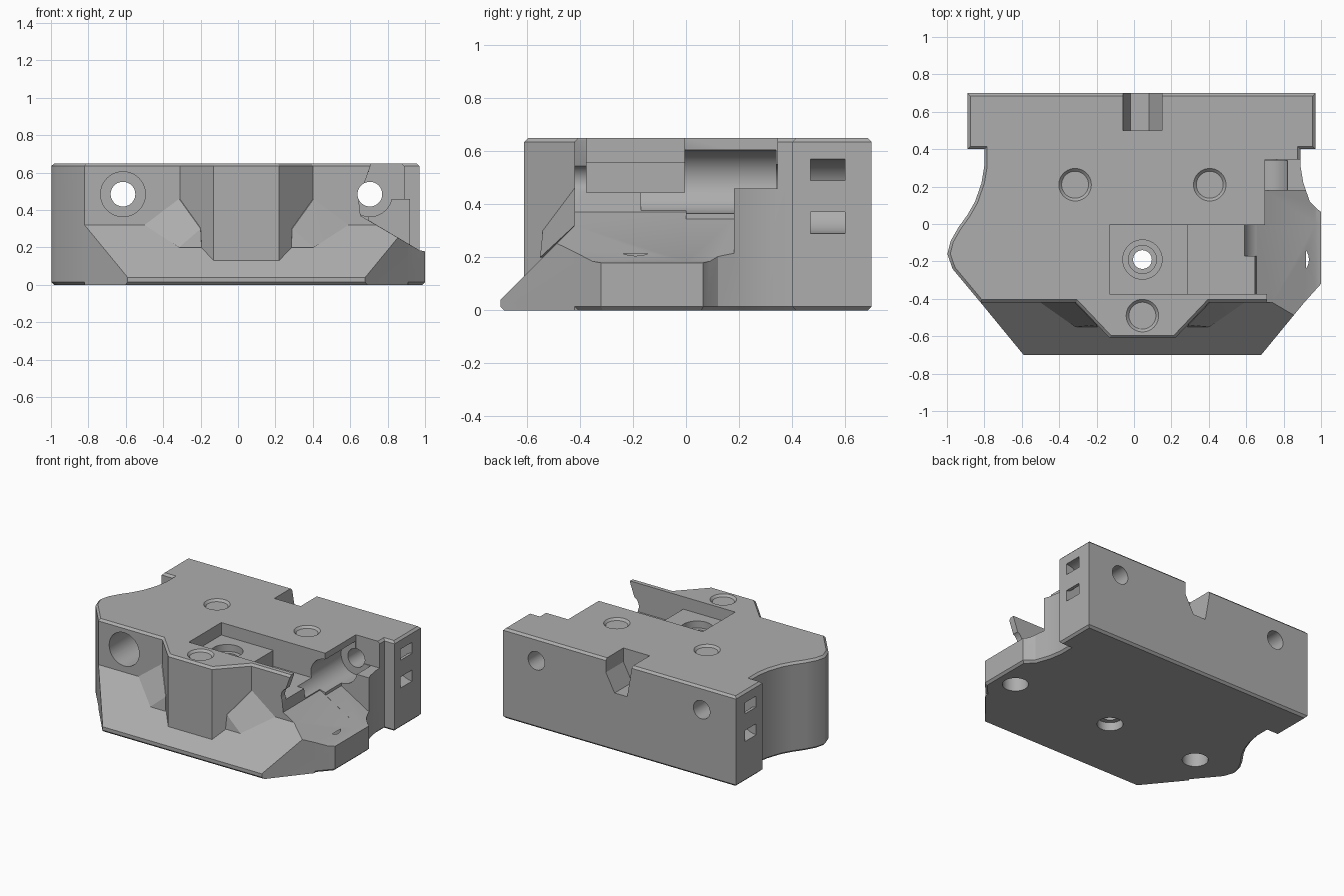
import bpy, bmesh, math
from mathutils import Vector

default = bpy.data.objects.get("Cube")
if default:
    bpy.data.objects.remove(default, do_unlink=True)

grey = bpy.data.materials.new("plain grey")
grey.use_nodes = True
grey.diffuse_color = (0.42, 0.42, 0.42, 1)
grey.node_tree.nodes["Principled BSDF"].inputs["Base Color"].default_value = (0.42, 0.42, 0.42, 1)

MID = 0.045    # centre line of the body
TOP = 0.65
CH = 0.015     # edge chamfer


def finish(name, bm):
    bmesh.ops.recalc_face_normals(bm, faces=bm.faces)
    mesh = bpy.data.meshes.new(name)
    bm.to_mesh(mesh)
    bm.free()
    mesh.materials.append(grey)
    ob = bpy.data.objects.new(name, mesh)
    bpy.context.collection.objects.link(ob)
    return ob


def prism(name, points, lo, hi, axis="z", chamfer=0):
    """Extrude a 2D profile along z (xy points), y (xz points) or x (yz points)."""
    place = {"z": lambda a, b: (a, b, lo), "y": lambda a, b: (a, lo, b), "x": lambda a, b: (lo, a, b)}[axis]
    bm = bmesh.new()
    base = bm.faces.new([bm.verts.new(place(a, b)) for a, b in points])
    new = bmesh.ops.extrude_face_region(bm, geom=[base])["geom"]
    move = Vector((axis == "x", axis == "y", axis == "z")) * (hi - lo)
    bmesh.ops.translate(bm, verts=[v for v in new if isinstance(v, bmesh.types.BMVert)], vec=move)
    if chamfer:
        rims = [e for e in bm.edges if abs(e.verts[0].co.z - e.verts[1].co.z) < 1e-5]
        bmesh.ops.recalc_face_normals(bm, faces=bm.faces)
        bmesh.ops.bevel(bm, geom=rims, offset=chamfer, segments=1, affect="EDGES")
    return finish(name, bm)


def box(x0, x1, y0, y1, z0, z1):
    return prism("box_cutter", [(x0, y0), (x1, y0), (x1, y1), (x0, y1)], z0, z1)


def bore(start, end, r1, r2=None):
    start, end = Vector(start), Vector(end)
    d = end - start
    bm = bmesh.new()
    bmesh.ops.create_cone(bm, cap_ends=True, segments=40, radius1=r1, radius2=r2 or r1, depth=d.length)
    bmesh.ops.rotate(bm, verts=bm.verts, matrix=d.to_track_quat("Z", "Y").to_matrix())
    bmesh.ops.translate(bm, verts=bm.verts, vec=(start + end) / 2)
    return finish("bore_cutter", bm)


def hull(points):
    bm = bmesh.new()
    for p in points:
        bm.verts.new(p)
    bmesh.ops.convex_hull(bm, input=bm.verts)
    return finish("corner_gusset", bm)


def combine(target, tool, op="DIFFERENCE"):
    mod = target.modifiers.new("combine", "BOOLEAN")
    mod.operation, mod.solver, mod.object = op, "EXACT", tool
    bpy.context.view_layer.objects.active = target
    bpy.ops.object.modifier_apply(modifier=mod.name)
    bpy.data.objects.remove(tool, do_unlink=True)


# outlines seen from above
left = [(-0.89, 0.7), (-0.89, 0.4), (-0.8, 0.4), (-0.8, 0.31), (-0.815, 0.22), (-0.85, 0.12),
        (-0.89, 0.05), (-0.94, -0.02), (-0.98, -0.09), (-0.998, -0.16), (-0.97, -0.24), (-0.82, -0.42)]
right = [(0.91, -0.42), (1, -0.32), (1, 0.065), (0.985, 0.05 + 0.035), (0.94, 0.12), (0.905, 0.22),
         (0.89, 0.31), (0.89, 0.4), (0.97, 0.4), (0.97, 0.7)]
right[3] = (0.98, 0.08)
pillar = [(-0.31, -0.42), (-0.13, -0.61), (0.22, -0.61), (0.4, -0.42)]

# main block with front pillar, then the sloped front foot
body = prism("carriage_body", left + pillar + right, 0, TOP, chamfer=CH)
foot = prism("front_foot", left[-1:] + [(-0.59, -0.7), (0.68, -0.7)] + right[:1] + [(0.8, -0.2), (-0.7, -0.2)],
             0, 0.32, chamfer=0)
combine(foot, prism("slope_cutter", [(-0.76, -0.02), (-0.4, 0.34), (-0.76, 0.34)], -2, 2, "x"))
combine(foot, prism("slope_cutter", [(-0.72, -0.01), (-0.675, -0.01), (-0.72, 0.035)], -2, 2, "x"))
combine(body, foot, "UNION")

# gussets between pillar and front wall
for s in (-1, 1):
    combine(body, hull([(MID + s * a, b, c) for a, b, c in (
        (0.545, -0.42, 0.32), (0.36, -0.42, 0.46), (0.245, -0.54, 0.3), (0.36, -0.55, 0.2),
        (0.24, -0.55, 0.2), (0.24, -0.4, 0.44), (0.36, -0.38, 0.2))]), "UNION")

# open side with sloping floor, and pocket behind it
combine(body, prism("side_cutter", [(0.71, 0.8), (0.71, 0.64), (0.645, 0.46), (0.655, 0.37), (0.97, 0.185),
                                    (1.2, 0.14), (1.2, 0.8)], -0.9, 0, "y"))
combine(body, prism("side_cutter", [(0.7, 0.8), (0.7, 0.345), (0.97, 0.185), (1.2, 0.14), (1.2, 0.8)],
                    -0.01, 0.18, "y"))
combine(body, box(0.7, 1.2, 0.17, 0.345, 0.46, 0.8))

# stepped central pocket
combine(body, box(-0.13, 0.3, -0.375, -0.005, 0.56, 0.8))
combine(body, box(0.285, 0.74, -0.375, -0.005, 0.445, 0.8))

# long screw holes with wide bores
for x, y0, y1 in ((-0.615, -0.6, 0.0), (0.705, -0.17, 0.34)):
    combine(body, bore((x, -0.9, 0.485), (x, 0.9, 0.485), 0.066))
    combine(body, bore((x, y0, 0.485), (x, y1, 0.485), 0.12))

# blind holes on top, with countersunk rims
for x, y in ((-0.315, 0.21), (0.405, 0.21), (MID, -0.49)):
    combine(body, bore((x, y, 0.42), (x, y, 0.7), 0.072))
    combine(body, bore((x, y, TOP - CH), (x, y, TOP + CH), 0.072, 0.102))

# blind holes underneath
for x, depth in ((-0.68, 0.215), (MID, 0.06), (0.85, 0.215)):
    combine(body, bore((x, -0.19, -0.1), (x, -0.19, depth), 0.085))

# central stepped screw hole
for r, z in ((0.05, -0.1), (0.075, 0.46), (0.105, 0.51)):
    combine(body, bore((MID, -0.19, z), (MID, -0.19, 0.7), r))

# curved strap channels in both flange ends
for x in (-0.89, 0.97):
    turns = [math.tau * i / 32 for i in range(32)]
    ring = prism("strap_cutter", [(x + 0.14 * math.cos(t), 0.43 + 0.14 * math.sin(t)) for t in turns],
                 0.47, 0.6, "y")
    combine(ring, bore((x, 0.3, 0.43), (x, 0.8, 0.43), 0.06))
    combine(body, ring)

# slanted notch in the back edge
combine(body, prism("notch_cutter", [(-0.06, 0.8), (-0.06, 0.65), (-0.02, 0.42), (0.08, 0.42), (0.15, 0.55),
                                     (0.15, 0.8)], 0.5, 0.9, "y"))

bpy.ops.object.select_all(action="DESELECT")
body.select_set(True)
bpy.context.view_layer.objects.active = body
bpy.ops.object.shade_smooth_by_angle(angle=math.radians(25))
